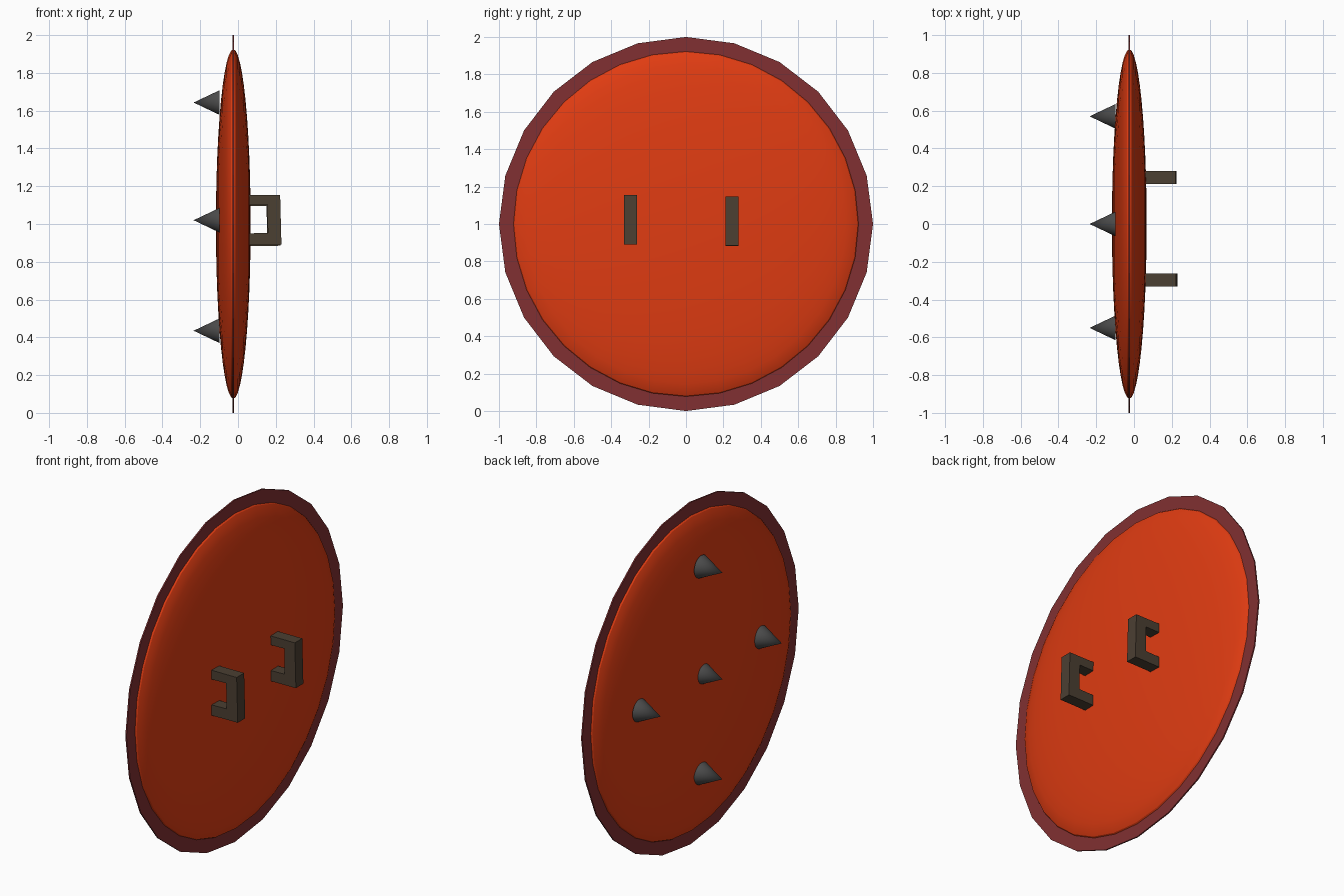
import bpy, bmesh
from math import pi
from mathutils import Matrix

if "Cube" in bpy.data.objects:
    bpy.data.objects.remove(bpy.data.objects["Cube"])


def material(name, rgb):
    m = bpy.data.materials.new(name)
    m.diffuse_color = (*rgb, 1)
    m.use_nodes = True
    m.node_tree.nodes["Principled BSDF"].inputs["Base Color"].default_value = m.diffuse_color
    return m


ORANGE = material("orange_red", (0.75, 0.045, 0.006))
MAROON = material("maroon", (0.22, 0.03, 0.032))
IRON = material("dark_iron", (0.075, 0.075, 0.075))
LEATHER = material("dark_leather", (0.07, 0.05, 0.032))
CX = -0.025                                   # x of the shield's mid plane
TO_X = Matrix.Rotation(pi / 2, 4, 'Y')        # turns local z into x


def finish(name, bm, mat, smooth=None):
    bmesh.ops.recalc_face_normals(bm, faces=bm.faces)
    me = bpy.data.meshes.new(name)
    bm.to_mesh(me)
    bm.free()
    me.materials.append(mat)
    ob = bpy.data.objects.new(name, me)
    bpy.context.collection.objects.link(ob)
    if smooth:
        bpy.ops.object.select_all(action='DESELECT')
        ob.select_set(True)
        bpy.context.view_layer.objects.active = ob
        bpy.ops.object.shade_smooth_by_angle(angle=smooth)
    return ob


# domed body: flattened sphere with its poles along x
bm = bmesh.new()
bmesh.ops.create_uvsphere(bm, u_segments=32, v_segments=24, radius=1)
bm.transform(Matrix.Translation((CX, 0, 1)) @ Matrix.Diagonal((0.092, 0.925, 0.925, 1)) @ TO_X)
finish("shield_body", bm, ORANGE, pi / 6)

# thin 24-sided rim ring
bm = bmesh.new()
outer = bmesh.ops.create_circle(bm, segments=24, radius=1.0)["verts"]
inner = bmesh.ops.create_circle(bm, segments=24, radius=0.91)["verts"]
for i in range(24):
    j = (i + 1) % 24
    bm.faces.new((outer[i], outer[j], inner[j], inner[i]))
ext = bmesh.ops.extrude_face_region(bm, geom=bm.faces[:], use_keep_orig=True)
bmesh.ops.translate(bm, vec=(0, 0, 0.008),
                    verts=[g for g in ext["geom"] if isinstance(g, bmesh.types.BMVert)])
bm.transform(Matrix.Translation((CX - 0.004, 0, 1)) @ TO_X)
finish("rim", bm, MAROON)

# five spikes on the outer face, pointing to -x
for i, (y, z) in enumerate([(0, 1.02), (0.57, 1.02), (-0.55, 1.02), (0, 1.643), (0, 0.435)]):
    bm = bmesh.new()
    bmesh.ops.create_cone(bm, cap_ends=True, segments=32, radius1=0.065, radius2=0, depth=0.137)
    bm.transform(Matrix.Translation((-0.1665, y, z)) @ Matrix.Rotation(-pi / 2, 4, 'Y'))
    finish(f"spike_{i + 1}", bm, IRON, pi / 6)

# two C-shaped grips on the inner face (profile in x, z extruded along y)
PROFILE = [(0.045, 1.153), (0.222, 1.154), (0.229, 0.891), (0.045, 0.889),
           (0.045, 0.95), (0.157, 0.953), (0.154, 1.102), (0.045, 1.1)]
for name, y0, dx, dz in [("grip_left", -0.331, 0.001, 0.0), ("grip_right", 0.212, -0.003, -0.006)]:
    bm = bmesh.new()
    f = bm.faces.new([bm.verts.new((x + dx, y0, z + dz)) for x, z in PROFILE])
    ext = bmesh.ops.extrude_face_region(bm, geom=[f], use_keep_orig=True)
    bmesh.ops.translate(bm, vec=(0, 0.069, 0),
                        verts=[g for g in ext["geom"] if isinstance(g, bmesh.types.BMVert)])
    finish(name, bm, LEATHER)
